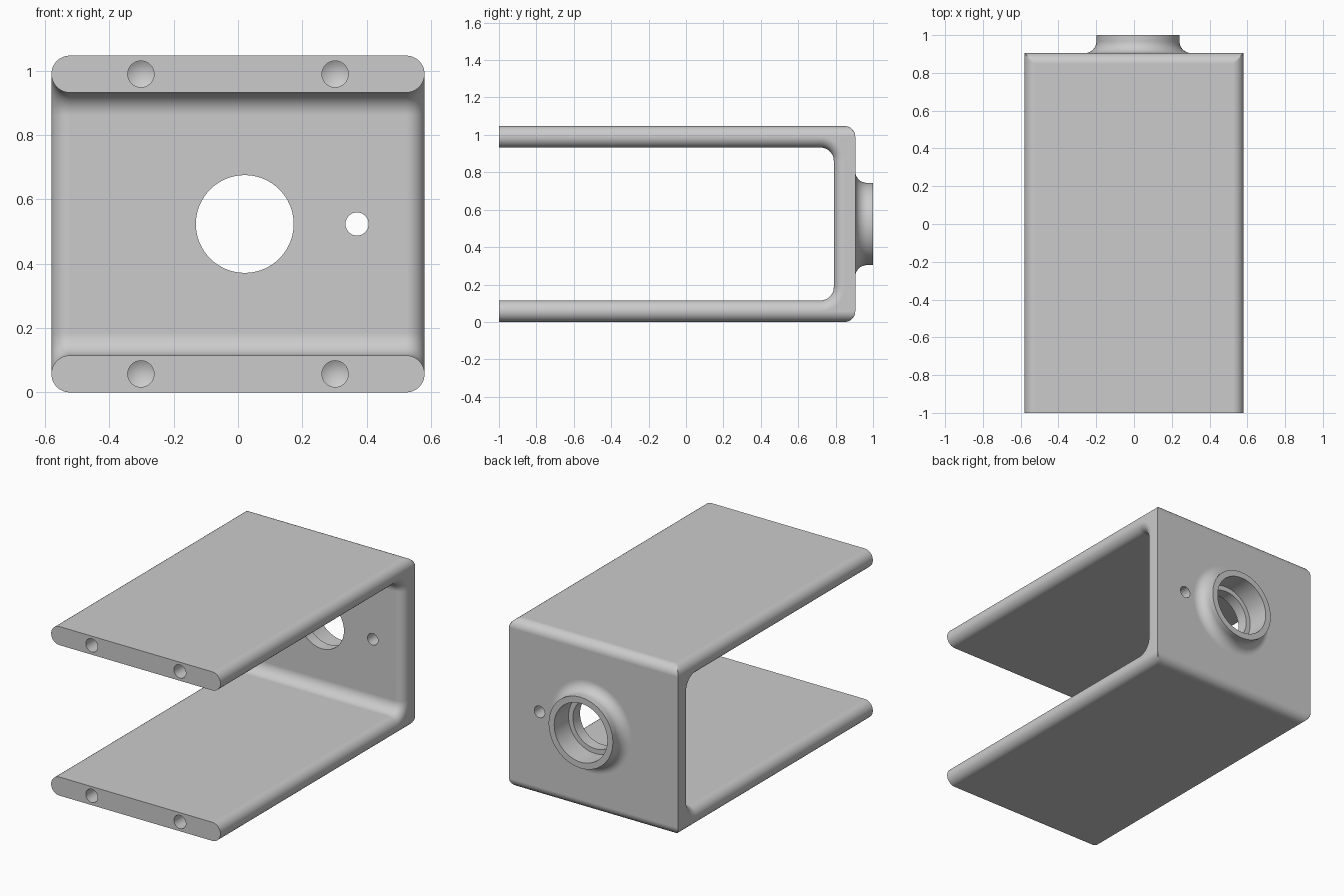
import bpy, bmesh
from math import sin, cos, pi, radians
from mathutils import Vector

cube = bpy.data.objects.get("Cube")
if cube:
    bpy.data.objects.remove(cube, do_unlink=True)

grey = bpy.data.materials.new("light grey")
grey.use_nodes = True
colour = (0.6, 0.6, 0.6, 1)
grey.diffuse_color = colour
grey.node_tree.nodes["Principled BSDF"].inputs["Base Color"].default_value = colour

HALF_W, FRONT, BACK, HEIGHT = 0.58, -1.0, 0.905, 1.047
THICK, EDGE_R, BEND_R = 0.115, 0.057, 0.07
MID = HEIGHT / 2
BORE_X = 0.021
STEPS = 12


def make_object(name, bm):
    bmesh.ops.recalc_face_normals(bm, faces=bm.faces)
    mesh = bpy.data.meshes.new(name)
    bm.to_mesh(mesh)
    bm.free()
    mesh.materials.append(grey)
    obj = bpy.data.objects.new(name, mesh)
    bpy.context.collection.objects.link(obj)
    return obj


def lathe(name, profile, x, z, sides=64, closed=False):
    """Turn (radius, y) points round an axis parallel to y."""
    bm = bmesh.new()
    verts = [bm.verts.new((x + r, y, z)) for r, y in profile]
    edges = [bm.edges.new(pair) for pair in zip(verts, verts[1:])]
    bmesh.ops.spin(bm, geom=verts + edges, cent=(x, 0, z), axis=(0, 1, 0),
                   angle=2 * pi, steps=sides)
    bmesh.ops.remove_doubles(bm, verts=bm.verts, dist=1e-5)
    return make_object(name, bm)


def u_section(x, d):
    """U-shaped slice at x whose long edges are rounded back by d."""
    upper = [(FRONT, HEIGHT - d)]
    for i in range(STEPS + 1):
        a = pi / 2 * (1 - i / STEPS)
        upper.append((BACK - EDGE_R + EDGE_R * cos(a),
                      min(HEIGHT - EDGE_R + EDGE_R * sin(a), HEIGHT - d)))
    radius = BEND_R + d
    inner = []
    for i in range(STEPS + 1):
        a = pi / 2 * i / STEPS
        inner.append((BACK - THICK - BEND_R + radius * cos(a),
                      HEIGHT - THICK - BEND_R + radius * sin(a)))
    inner.append((FRONT, HEIGHT - THICK + d))

    def flip(points):
        return [(y, HEIGHT - z) for y, z in reversed(points)]
    outline = upper + flip(upper) + flip(inner) + inner
    return [Vector((x, y, z)) for y, z in outline]


# U-shaped body: slices lofted across the width
bm = bmesh.new()
half = []
for i in range(STEPS + 1):
    t = pi / 2 * i / STEPS
    half.append((HALF_W - EDGE_R + EDGE_R * sin(t), EDGE_R * (1 - cos(t))))
slices = [(-x, d) for x, d in reversed(half)] + half
rings = [[bm.verts.new(p) for p in u_section(x, d)] for x, d in slices]
for a, b in zip(rings, rings[1:]):
    for i in range(len(a)):
        j = (i + 1) % len(a)
        bm.faces.new((a[i], a[j], b[j], b[i]))
bm.faces.new(rings[0])
bm.faces.new(rings[-1])
body = make_object("bracket_body", bm)

# Stepped main bore, pin hole and four drilled screw holes
cutters = [
    lathe("bore_cutter", [(0, 0.7), (0.152, 0.7), (0.152, 0.86), (0.182, 0.86),
                          (0.182, 1.1), (0, 1.1)], BORE_X, MID),
    lathe("pin_cutter", [(0, 0.7), (0.036, 0.7), (0.036, 1.1), (0, 1.1)],
          0.37, MID, 32),
]
for x in (-0.302, 0.302):
    for z in (THICK / 2, HEIGHT - THICK / 2):
        cutters.append(lathe("screw_cutter", [(0, -1.1), (0.041, -1.1), (0.041, -0.75),
                                              (0, -0.725)], x, z, 32))
bpy.context.view_layer.objects.active = body
for cutter in cutters:
    cutter.hide_render = True
    mod = body.modifiers.new("hole", 'BOOLEAN')
    mod.operation = 'DIFFERENCE'
    mod.solver = 'EXACT'
    mod.object = cutter
    bpy.ops.object.modifier_apply(modifier=mod.name)
    bpy.data.objects.remove(cutter, do_unlink=True)

# Raised collar round the bore, with a concave fillet at its foot
fillet, collar_r = 0.062, 0.22
profile = [(0.182, BACK), (0.182, 1.0), (collar_r, 1.0)]
for i in range(STEPS + 1):
    a = pi / 2 * i / STEPS
    profile.append((collar_r + fillet * (1 - cos(a)), BACK + fillet * (1 - sin(a))))
collar = lathe("bore_collar", profile, BORE_X, MID)
# the collar is open at its foot, so check that its rim faces outwards
rim = max(collar.data.polygons, key=lambda p: p.center.y)
if rim.normal.y < 0:
    collar.data.flip_normals()

for obj in (body, collar):
    bpy.ops.object.select_all(action='DESELECT')
    obj.select_set(True)
    bpy.context.view_layer.objects.active = obj
    bpy.ops.object.shade_smooth_by_angle(angle=radians(30))
    weighted = obj.modifiers.new("clean shading", 'WEIGHTED_NORMAL')
    weighted.keep_sharp = True
